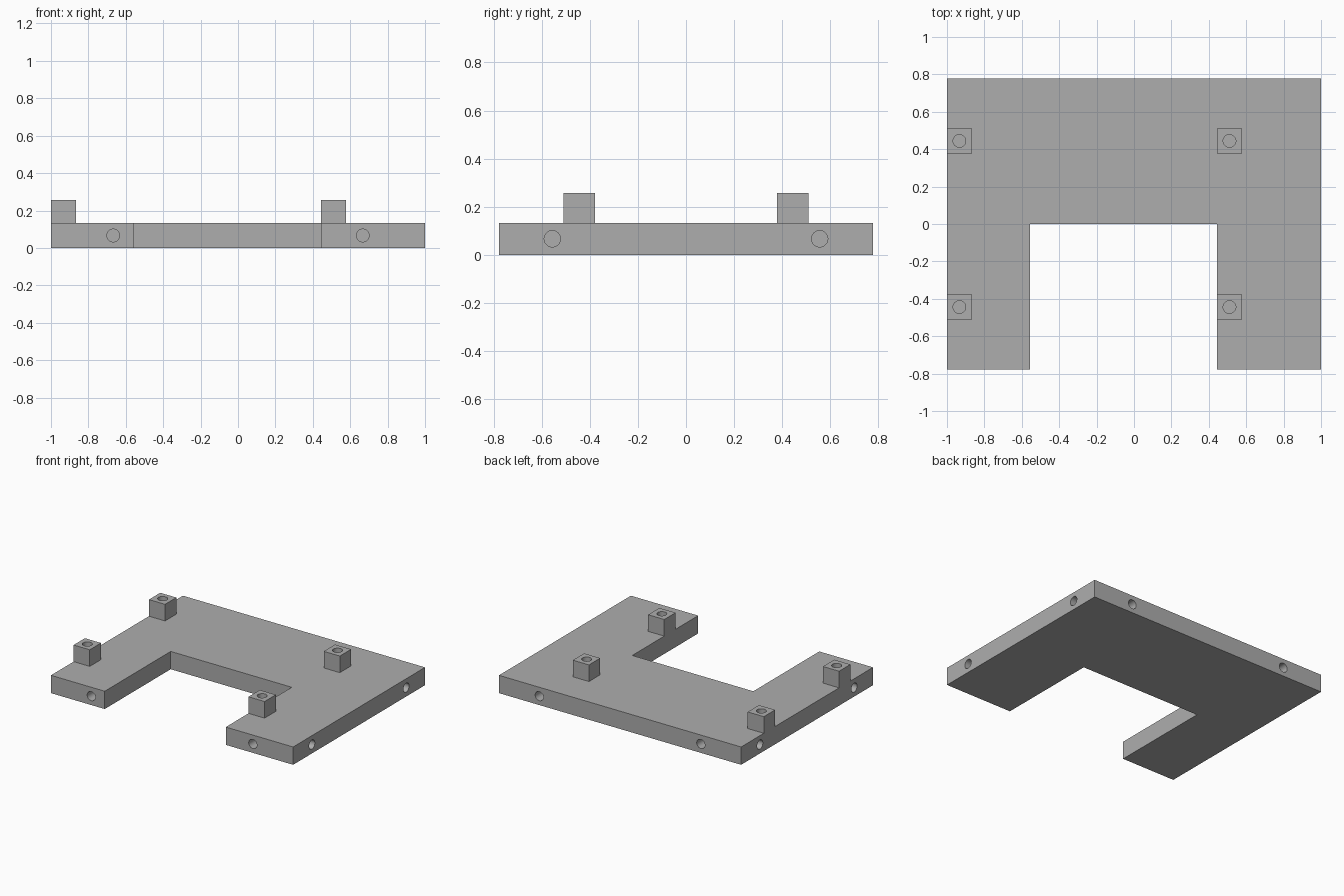
import bpy
import bmesh
from math import pi
from mathutils import Matrix, Vector

cube = bpy.data.objects.get("Cube")
if cube:
    bpy.data.objects.remove(cube, do_unlink=True)

HALF_X, HALF_Y = 1.0, 0.778
PLATE_TOP, POST_TOP = 0.133, 0.257
POST, HOLE_R, HOLE_DEPTH = 0.133, 0.034, 0.12

grey = bpy.data.materials.new("plain grey")
grey.use_nodes = True
colour = (0.42, 0.42, 0.42, 1)
grey.diffuse_color = colour
grey.node_tree.nodes["Principled BSDF"].inputs["Base Color"].default_value = colour


def make_object(name, bm):
    bmesh.ops.recalc_face_normals(bm, faces=bm.faces)
    mesh = bpy.data.meshes.new(name)
    bm.to_mesh(mesh)
    bm.free()
    mesh.materials.append(grey)
    obj = bpy.data.objects.new(name, mesh)
    bpy.context.collection.objects.link(obj)
    return obj


def drill(obj, holes):
    """Cut blind round holes, each given as a mouth point and an inward direction."""
    bm = bmesh.new()
    for mouth, inward in holes:
        axis = Vector(inward)
        turn = axis.to_track_quat('Z', 'Y').to_matrix().to_4x4()
        # The cutter pokes out of the surface by as much as it goes in
        bmesh.ops.create_cone(bm, cap_ends=True, segments=32, radius1=HOLE_R,
                              radius2=HOLE_R, depth=2 * HOLE_DEPTH,
                              matrix=Matrix.Translation(mouth) @ turn)
    cutter = make_object(obj.name + "_cutter", bm)
    cutter.hide_render = True
    mod = obj.modifiers.new("holes", 'BOOLEAN')
    mod.operation, mod.solver, mod.object = 'DIFFERENCE', 'EXACT', cutter
    bpy.ops.object.select_all(action='DESELECT')
    obj.select_set(True)
    bpy.context.view_layer.objects.active = obj
    bpy.ops.object.modifier_apply(modifier=mod.name)
    bpy.data.objects.remove(cutter, do_unlink=True)
    bpy.ops.object.shade_smooth_by_angle(angle=pi / 6)


# Base plate with a front notch
outline = [(-HALF_X, -HALF_Y), (-0.556, -HALF_Y), (-0.556, 0), (0.444, 0),
           (0.444, -HALF_Y), (HALF_X, -HALF_Y), (HALF_X, HALF_Y), (-HALF_X, HALF_Y)]
bm = bmesh.new()
face = bm.faces.new([bm.verts.new((x, y, 0)) for x, y in outline])
ext = bmesh.ops.extrude_face_region(bm, geom=[face])
top = [v for v in ext["geom"] if isinstance(v, bmesh.types.BMVert)]
bmesh.ops.translate(bm, verts=top, vec=(0, 0, PLATE_TOP))
plate = make_object("base_plate", bm)

# Two holes in each outer edge
edge_holes = []
for a in (-1, 1):
    for b in (-1, 1):
        edge_holes.append(((a * 0.667, b * HALF_Y, PLATE_TOP / 2), (0, -b, 0)))
        edge_holes.append(((a * HALF_X, b * 0.556, PLATE_TOP / 2), (-a, 0, 0)))
drill(plate, edge_holes)

# Square standoff posts with a hole in the top
for side, x in (("right", -HALF_X + POST / 2), ("left", 0.444 + POST / 2)):
    for end, y in (("front", -0.444), ("back", 0.444)):
        bm = bmesh.new()
        height = POST_TOP - PLATE_TOP
        bmesh.ops.create_cube(bm, size=1, matrix=Matrix.Translation(
            (x, y, PLATE_TOP + height / 2)) @ Matrix.Diagonal((POST, POST, height, 1)))
        post = make_object(f"{end}_{side}_post", bm)
        drill(post, [((x, y, POST_TOP), (0, 0, -1))])
